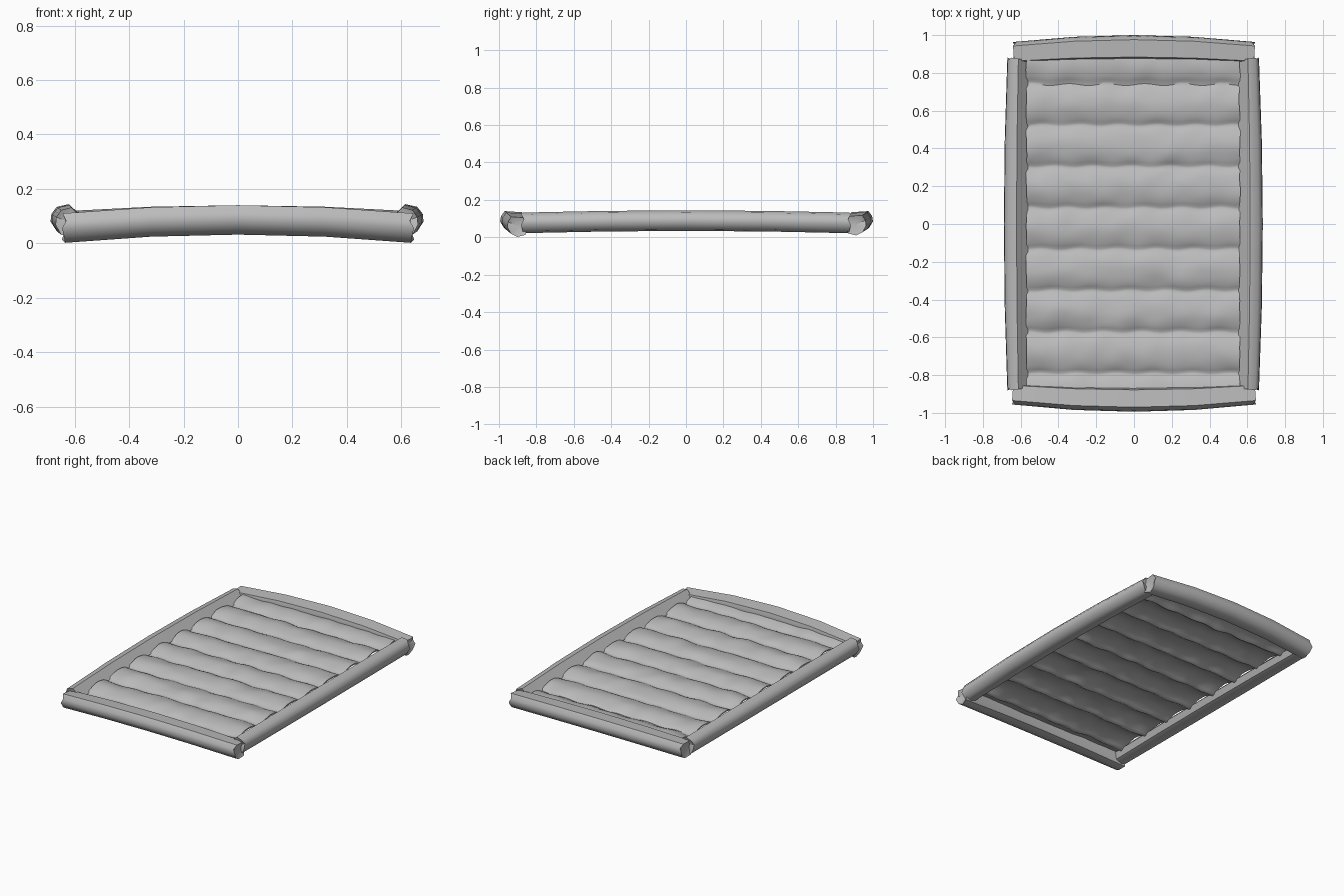
import bpy
import bmesh
import math
from mathutils import Vector, noise

if "Cube" in bpy.data.objects:
    bpy.data.objects.remove(bpy.data.objects["Cube"])

grey = bpy.data.materials.new("plain grey")
grey.use_nodes = True
colour = (0.5, 0.5, 0.5, 1)
grey.diffuse_color = colour
grey.node_tree.nodes["Principled BSDF"].inputs["Base Color"].default_value = colour


def finish(bm, name, angle):
    bmesh.ops.recalc_face_normals(bm, faces=bm.faces)
    mesh = bpy.data.meshes.new(name)
    bm.to_mesh(mesh)
    bm.free()
    mesh.materials.append(grey)
    obj = bpy.data.objects.new(name, mesh)
    bpy.context.collection.objects.link(obj)
    bpy.ops.object.select_all(action='DESELECT')
    obj.select_set(True)
    bpy.context.view_layer.objects.active = obj
    bpy.ops.object.shade_smooth_by_angle(angle=math.radians(angle))
    return obj


# Cross-sections of the rails: outward offset, height
END_PROFILE = [(-.05, .046), (.042, .052), (.061, .025), (.066, -.003),
               (.045, -.038), (.005, -.056), (-.045, -.045), (-.062, 0)]
SIDE_PROFILE = [(-.002, .056), (.042, .046), (.062, .02), (.065, -.008),
                (.042, -.044), (0, -.054), (-.045, -.04), (-.062, 0)]


def rail(name, profile, half, reach, bow, height, arch, place, steps=4):
    """Faceted log, bowed outward and arched upward, with hollowed ends."""
    bm = bmesh.new()
    rings = []
    for i in range(steps + 1):
        t = 2 * i / steps - 1
        scale = 1 - .13 * t * t
        ring = []
        for k, (u, w) in enumerate(profile):
            ragged = .008 * math.sin(k * 2.4) * t if abs(t) == 1 else 0
            ring.append(bm.verts.new(place(t * half + ragged,
                                           reach - bow * t * t + u * scale,
                                           height - arch * t * t + w)))
        rings.append(ring)
    n = len(profile)
    for a, b in zip(rings, rings[1:]):
        for k in range(n):
            bm.faces.new((a[k], a[(k + 1) % n], b[(k + 1) % n], b[k]))
    for ring, sign in ((rings[0], -1), (rings[-1], 1)):
        tip = bm.verts.new(place(sign * (half - .018), reach - bow, height - arch))
        for k in range(n):
            bm.faces.new((ring[k], ring[(k + 1) % n], tip))
    return finish(bm, name, 48)


# Frame: two end rails and two side rails
rail("front_rail", END_PROFILE, .64, .928, .03, .088, .03,
     lambda s, o, z: Vector((s, -o, z)))
rail("back_rail", END_PROFILE, .635, .934, .028, .088, .022,
     lambda s, o, z: Vector((s, o, z)))
rail("left_rail", SIDE_PROFILE, .875, .617, .012, .088, .012,
     lambda s, o, z: Vector((o, s, z)))
rail("right_rail", SIDE_PROFILE, .875, .624, .01, .088, .012,
     lambda s, o, z: Vector((-o, s, z)))

# Quilted panel: a thin sheet of rounded rolls meeting in sharp seams
PITCH, SEAM, COLS, ROWS = .219, .085, 48, 136


def panel_point(i, j, side):
    x = -.57 + 1.13 * i / COLS
    v = -.875 + 1.755 * j / ROWS
    roll = abs(math.sin(math.pi * (v - SEAM) / PITCH)) ** .65
    ripple = .006 * math.sin(x * 31 + 2 * round((v - SEAM) / PITCH))
    lump = .008 * noise.noise(Vector((x * 8, v * 8, 3)))
    crown = .012 * (1 - v * v)
    edge = .006 * noise.noise(Vector((x * 3, v * 14, 7)))
    z = .062 + crown + .036 * roll + lump + side * .004
    return Vector((x + edge, v + ripple * (1 - roll), z))


bm = bmesh.new()
sheets = []
for side in (1, -1):
    grid = [[bm.verts.new(panel_point(i, j, side)) for i in range(COLS + 1)]
            for j in range(ROWS + 1)]
    for j in range(ROWS):
        for i in range(COLS):
            bm.faces.new((grid[j][i], grid[j][i + 1],
                          grid[j + 1][i + 1], grid[j + 1][i]))
    sheets.append(grid)
top, low = sheets
for j in range(ROWS):
    for i in (0, COLS):
        bm.faces.new((top[j][i], top[j + 1][i], low[j + 1][i], low[j][i]))
for i in range(COLS):
    for j in (0, ROWS):
        bm.faces.new((top[j][i], top[j][i + 1], low[j][i + 1], low[j][i]))
finish(bm, "quilted_panel", 50)
